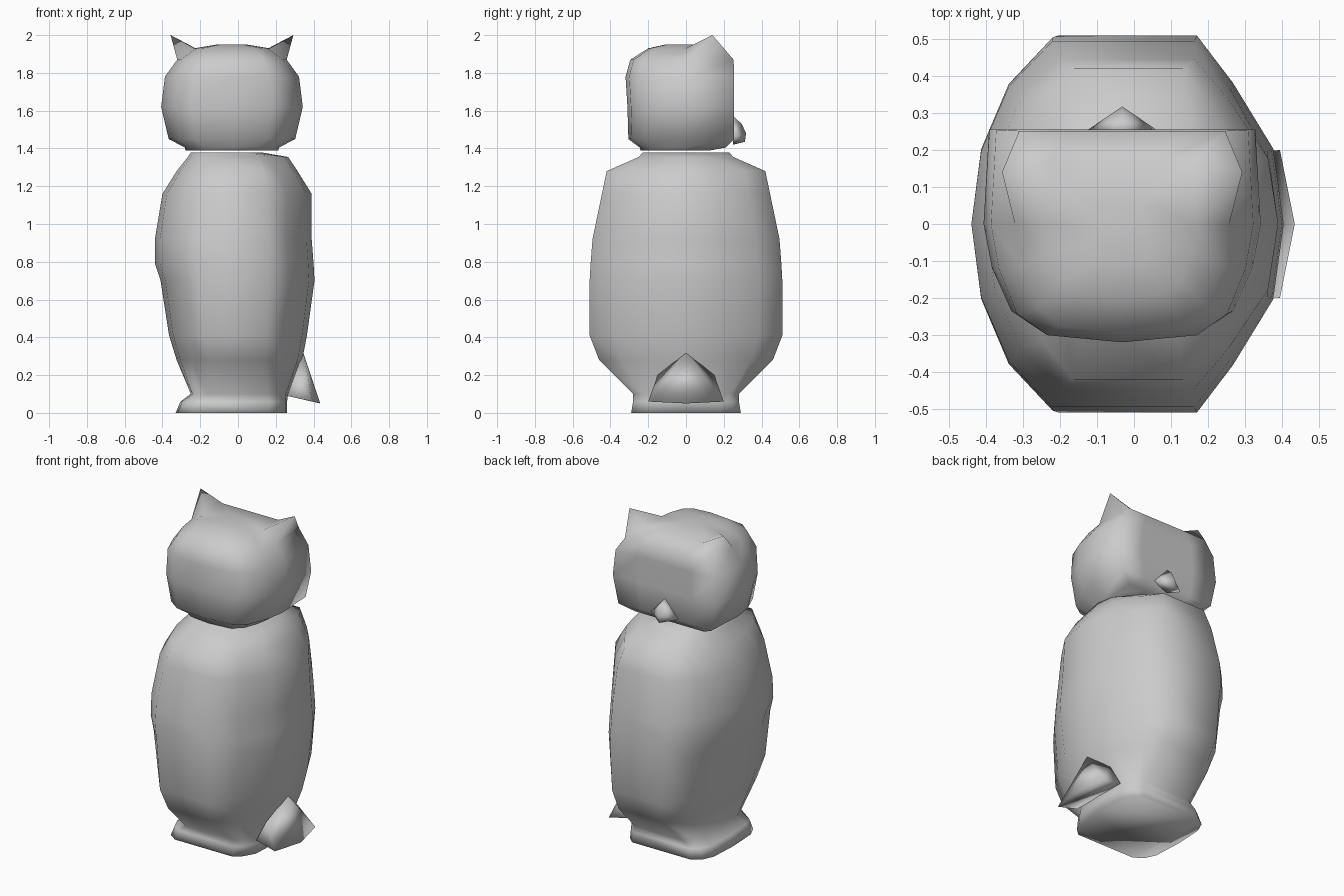
import bpy, bmesh, math

if "Cube" in bpy.data.objects:
    bpy.data.objects.remove(bpy.data.objects["Cube"])

grey = bpy.data.materials.new("stone grey")
grey.diffuse_color = (0.6, 0.6, 0.6, 1)
grey.use_nodes = True
grey.node_tree.nodes["Principled BSDF"].inputs["Base Color"].default_value = grey.diffuse_color
CX = -0.032  # head centre line


def finish(name, bm, angle=180):
    bmesh.ops.recalc_face_normals(bm, faces=bm.faces)
    mesh = bpy.data.meshes.new(name)
    bm.to_mesh(mesh)
    bm.free()
    mesh.materials.append(grey)
    ob = bpy.data.objects.new(name, mesh)
    bpy.context.collection.objects.link(ob)
    bpy.ops.object.select_all(action='DESELECT')
    ob.select_set(True)
    bpy.context.view_layer.objects.active = ob
    bpy.ops.object.shade_smooth_by_angle(angle=math.radians(angle))
    return ob


def loft(rings):
    bm = bmesh.new()
    loops = [[bm.verts.new(p) for p in ring] for ring in rings]
    n = len(loops[0])
    for a, b in zip(loops, loops[1:]):
        for i in range(n):
            j = (i + 1) % n
            bm.faces.new((a[i], a[j], b[j], b[i]))
    bm.faces.new(loops[0])
    bm.faces.new(loops[-1])
    return bm, loops


def pull_spike(bm, corners, tip):
    """Replace the quad between four corners by a four-sided spike."""
    face = next(f for f in corners[0].link_faces if set(f.verts) == set(corners))
    bmesh.ops.poke(bm, faces=[face])["verts"][0].co = tip


def hull(name, points):
    bm = bmesh.new()
    for p in points:
        bm.verts.new(p)
    res = bmesh.ops.convex_hull(bm, input=bm.verts)
    junk = {v for v in res["geom_interior"] if isinstance(v, bmesh.types.BMVert)}
    bmesh.ops.delete(bm, geom=list(junk), context='VERTS')
    return finish(name, bm)


# body: chest faces -x, wings flat on the y sides, boxier foot at the bottom
half = [(-1, 0), (-.94, .4), (-.77, .75), (-.5, 1), (.42, 1), (.66, .75), (.93, .4), (1, 0)]
section = half + [(x, -y) for x, y in half[-2:0:-1]]
body_rows = [  # z, front x, back x, half width, section exponent
    (0, .33, .26, .29, .5), (.06, .305, .26, .28, .5), (.10, .25, .265, .28, .6),
    (.28, .325, .34, .46, 1), (.41, .365, .365, .51, 1), (.70, .41, .405, .51, 1),
    (.79, .44, .40, .505, 1), (.92, .44, .39, .495, 1), (1.16, .40, .39, .445, 1),
    (1.28, .325, .315, .42, 1), (1.355, .265, .265, .25, 1), (1.378, .25, .13, .23, 1)]


def boxy(v, e):
    return math.copysign(abs(v) ** e, v)


bm, _ = loft([[(boxy(x, e) * (xf if x < 0 else xb), boxy(y, e) * w, z) for x, y in section]
              for z, xf, xb, w, e in body_rows])
finish("body", bm)

# head: turned to face +y, with a flat face and ears pulled from its top corners
head_half = [(0, -1), (.57, -.94), (.8, -.76), (.94, -.38), (1, 0), (.96, 1), (.5, 1), (0, 1)]
head_section = head_half + [(-x, y) for x, y in head_half[-2:0:-1]]
head_rows = [  # z, half width, back y, face y
    (1.388, .245, .24, .12), (1.405, .25, .245, .21), (1.45, .335, .305, .255),
    (1.62, .375, .31, .255), (1.78, .355, .32, .255), (1.87, .29, .295, .252),
    (1.93, .20, .20, .17), (1.95, .08, .11, .05)]
bm, loops = loft([[(CX + x * w, y * (yb if y < 0 else yf), z) for x, y in head_section]
                  for z, w, yb, yf in head_rows])
n = len(head_section)
low, high = loops[5], loops[6]
for s in (1, -1):
    i, j = (4, 5) if s > 0 else (n - 4, n - 5)
    pull_spike(bm, [low[i], low[j], high[j], high[i]], (CX + s * .325, .14, 2.0))
finish("head_with_ears", bm)

# beak
hull("beak", [(CX + x, y, z) for x, y, z in [
    (-.1, .25, 1.46), (.1, .25, 1.46), (0, .25, 1.57), (0, .25, 1.42),
    (0, .295, 1.53), (0, .318, 1.48), (0, .312, 1.435),
    (-.03, .275, 1.47), (.03, .275, 1.47)]])

# tail
tail = [(.435, 0, .05), (.412, 0, .08), (.345, 0, .32), (.26, 0, .09)]
for s in (-1, 1):
    tail += [(.395, .2 * s, .06), (.26, .19 * s, .09), (.30, .15 * s, .2)]
hull("tail", tail)
